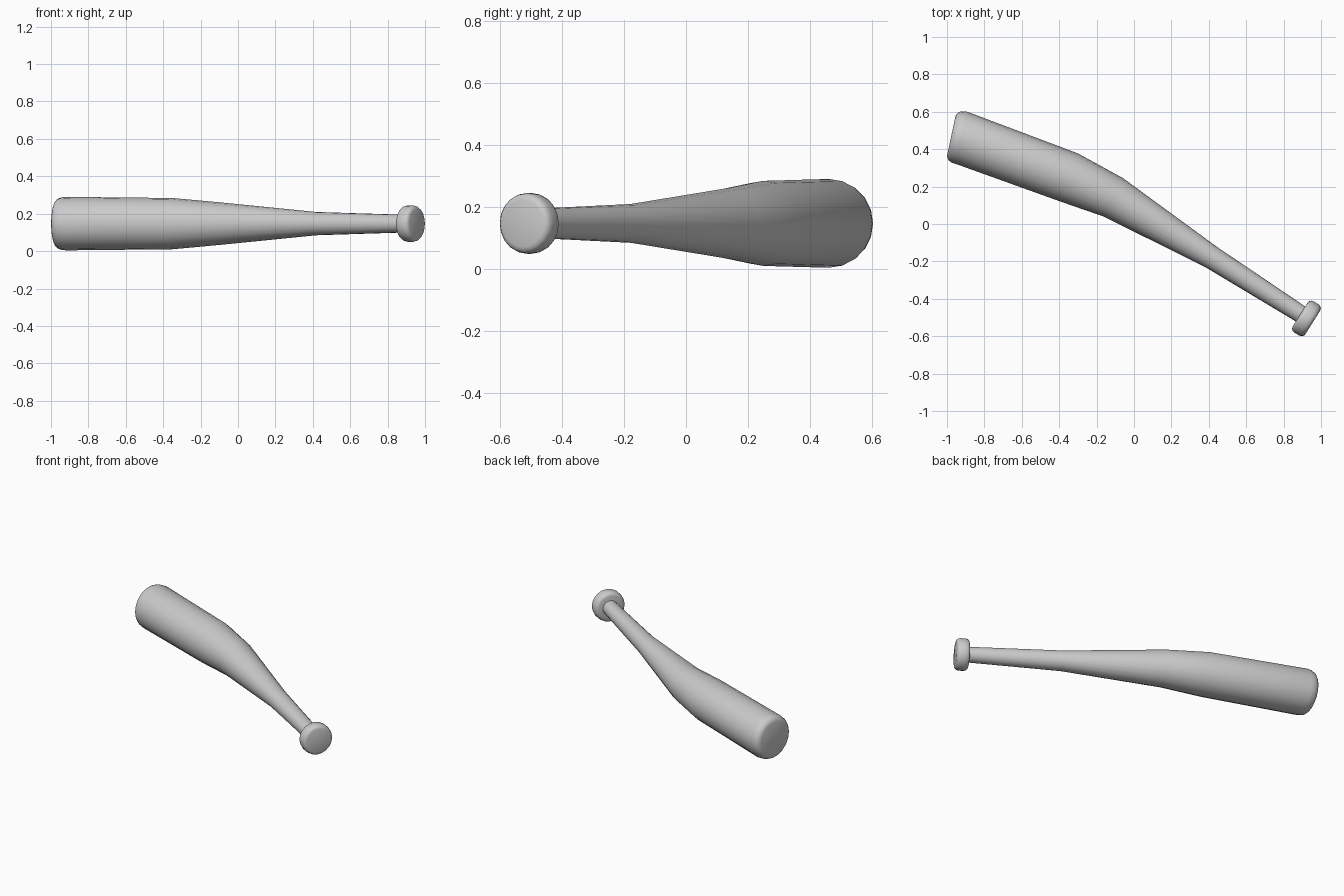
import bpy, bmesh
from math import sin, cos, pi, radians
from mathutils import Vector

if "Cube" in bpy.data.objects:
    bpy.data.objects.remove(bpy.data.objects["Cube"])

SIDES = 20
Z = 0.147


def loft(name, rings):
    """Skin circular rings given as (x, y, radius, axis angle in degrees)."""
    bm = bmesh.new()
    loops = []
    for x, y, r, deg in rings:
        a = radians(deg)
        side = Vector((-sin(a), cos(a), 0))
        loops.append([bm.verts.new(Vector((x, y, Z)) + side * (r * cos(2 * pi * i / SIDES))
                                   + Vector((0, 0, r * sin(2 * pi * i / SIDES))))
                      for i in range(SIDES)])
    for p, q in zip(loops, loops[1:]):
        for i in range(SIDES):
            j = (i + 1) % SIDES
            bm.faces.new((p[i], p[j], q[j], q[i]))
    bm.faces.new(loops[0])
    bm.faces.new(loops[-1])
    bmesh.ops.recalc_face_normals(bm, faces=bm.faces)
    mesh = bpy.data.meshes.new(name)
    bm.to_mesh(mesh)
    bm.free()
    obj = bpy.data.objects.new(name, mesh)
    bpy.context.collection.objects.link(obj)
    bpy.ops.object.select_all(action='DESELECT')
    obj.select_set(True)
    bpy.context.view_layer.objects.active = obj
    bpy.ops.object.shade_smooth_by_angle(angle=radians(50))
    return obj


def along(x, y, deg, profile):
    """Rings placed along a straight axis from (offset, radius) pairs."""
    a = radians(deg)
    return [(x + d * cos(a), y + d * sin(a), r, deg) for d, r in profile]


# Bent bat: rounded barrel tip, barrel, tapering neck, handle
tip = along(-0.92, 0.46, -12, [(-0.058, 0.108), (-0.053, 0.122), (-0.043, 0.133),
                               (-0.027, 0.140), (0, 0.143)])
loft("bat_body", tip + [(-0.35, 0.25, 0.137, -21), (-0.11, 0.1425, 0.115, -26),
                        (0.415, -0.178, 0.0625, -28), (0.90, -0.487, 0.047, -32)])

# Knob: rounded disc at the handle end
half = [(0.040, 0.076), (0.036, 0.088), (0.027, 0.095), (0.013, 0.098)]
profile = [(-d, r) for d, r in half] + half[::-1]
loft("handle_knob", along(0.922, -0.505, -32, profile))
